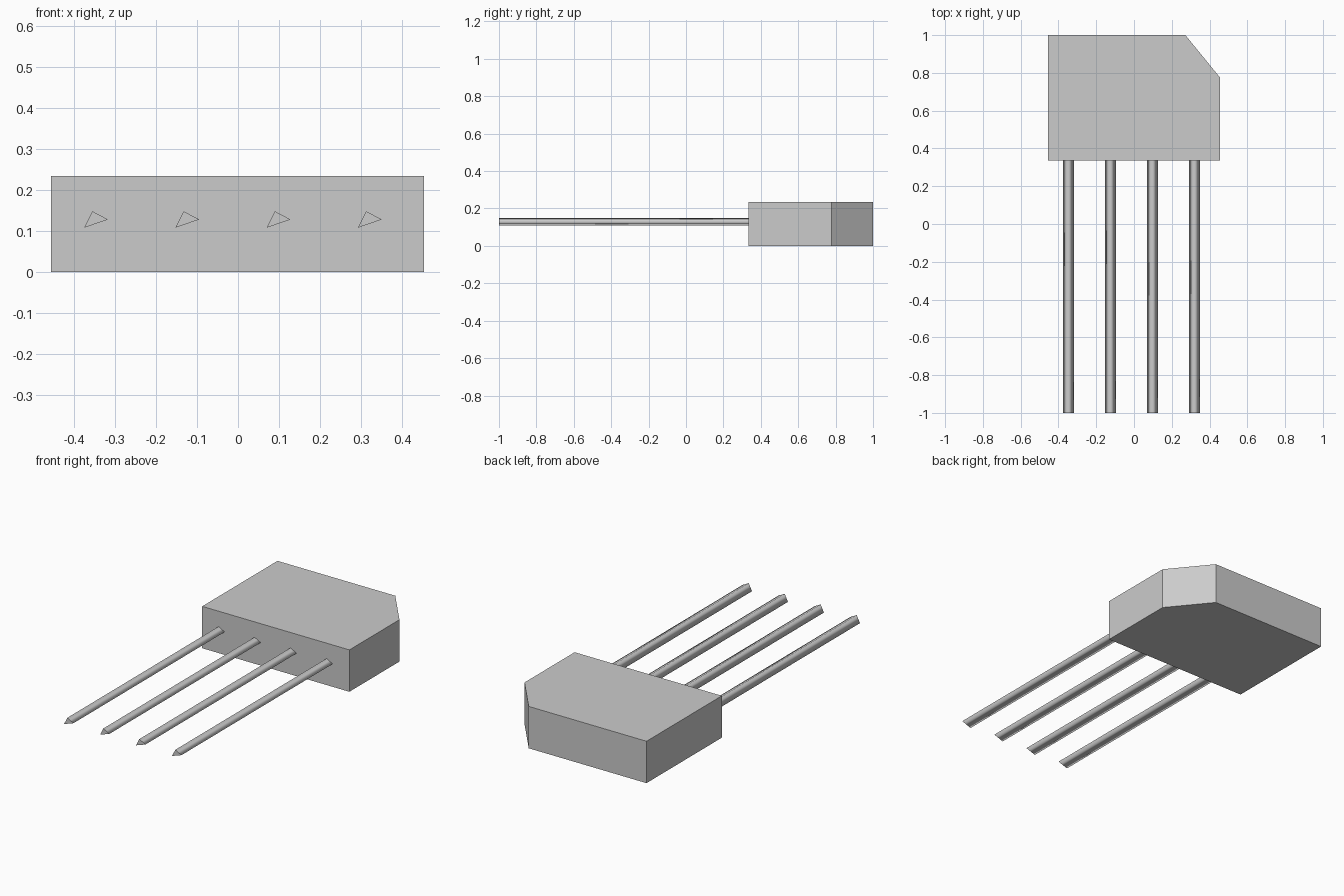
import bpy, bmesh
from mathutils import Vector

cube = bpy.data.objects.get("Cube")
if cube:
    bpy.data.objects.remove(cube, do_unlink=True)

# Single grey finish
grey = bpy.data.materials.new("light grey")
grey.use_nodes = True
colour = (0.6, 0.6, 0.6, 1)
grey.diffuse_color = colour
grey.node_tree.nodes["Principled BSDF"].inputs["Base Color"].default_value = colour


def extrude_profile(name, points, direction, smooth_sides=False):
    """Extrude a closed flat profile into a solid with flat end caps."""
    bm = bmesh.new()
    cap = bm.faces.new([bm.verts.new(p) for p in points])
    result = bmesh.ops.extrude_face_region(bm, geom=[cap], use_keep_orig=True)
    moved = [v for v in result["geom"] if isinstance(v, bmesh.types.BMVert)]
    bmesh.ops.translate(bm, verts=moved, vec=direction)
    bmesh.ops.recalc_face_normals(bm, faces=bm.faces)
    axis = Vector(direction).normalized()
    for f in bm.faces:
        f.smooth = smooth_sides and abs(f.normal.dot(axis)) < 0.5
    mesh = bpy.data.meshes.new(name)
    bm.to_mesh(mesh)
    bm.free()
    mesh.materials.append(grey)
    obj = bpy.data.objects.new(name, mesh)
    bpy.context.collection.objects.link(obj)
    return obj


# Package body with one chamfered back corner
outline = [(-0.456, 0.335), (0.454, 0.335), (0.454, 0.777), (0.272, 1), (-0.456, 1)]
extrude_profile("body", [(x, y, 0) for x, y in outline], (0, 0, 0.234))

# Four three-sided pins, smooth along their length
section = [(-0.029, 0.108), (0.029, 0.128), (-0.009, 0.148)]
for i in range(4):
    centre = -0.346 + i * 0.2225
    extrude_profile(f"pin_{i + 1}", [(centre + x, -1, z) for x, z in section],
                    (0, 1.34, 0), smooth_sides=True)
